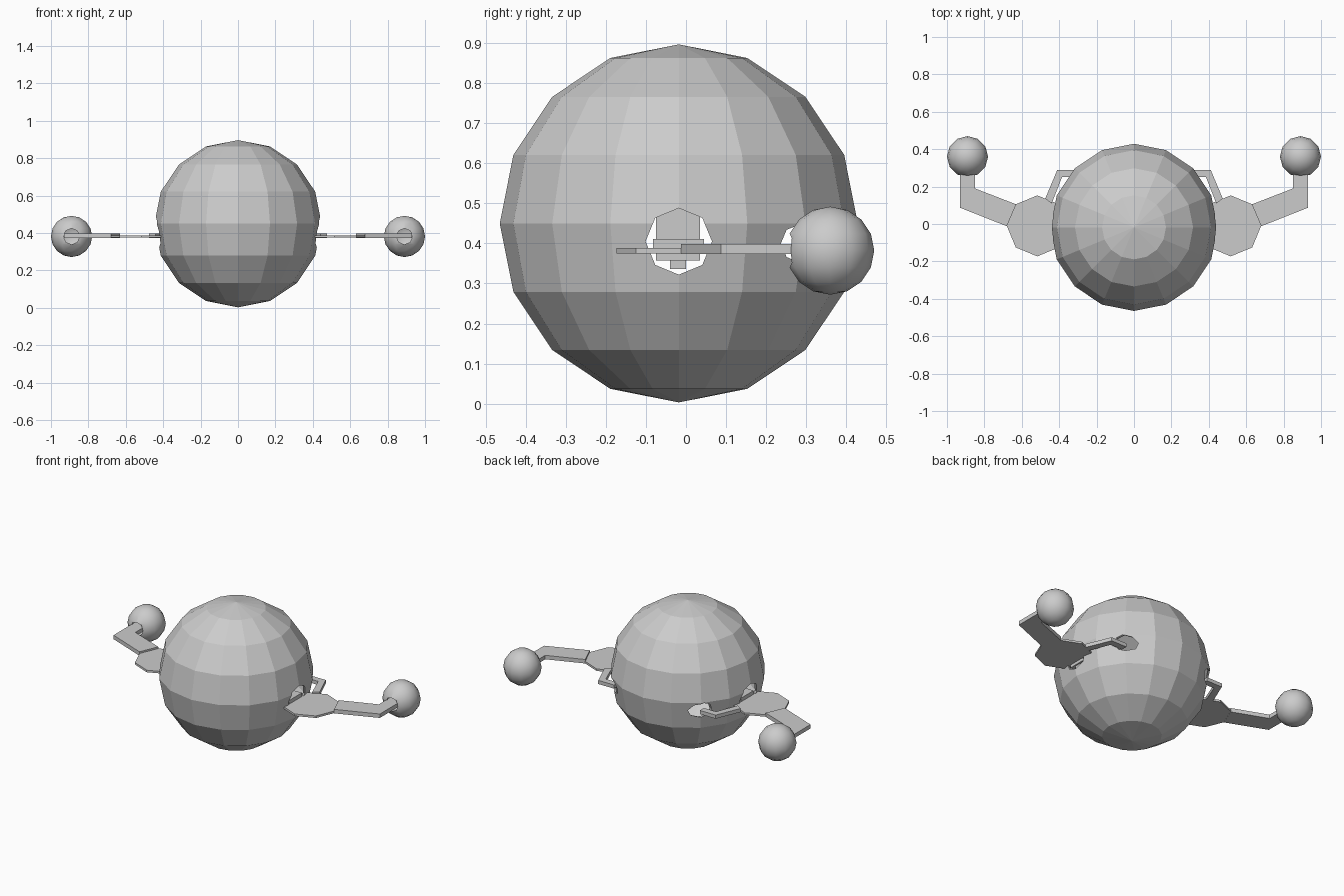
import bpy, bmesh, math

if "Cube" in bpy.data.objects:
    bpy.data.objects.remove(bpy.data.objects["Cube"])

CZ = 0.45      # body centre height
CY = -0.018    # body centre depth


def uv_sphere(name, loc, r, seg, rings):
    bpy.ops.mesh.primitive_uv_sphere_add(segments=seg, ring_count=rings, radius=r, location=loc)
    ob = bpy.context.object
    ob.name = name
    return ob


def rod(name, loc, r, depth, sides, axis):
    # prism along x or y, with one corner pointing up
    rot = (0, math.pi / 2, 0) if axis == 'x' else (math.pi / 2, 0, 0)
    bpy.ops.mesh.primitive_cylinder_add(vertices=sides, radius=r, depth=depth, location=loc, rotation=rot)
    ob = bpy.context.object
    ob.name = name
    return ob


def box(name, lo, hi):
    bpy.ops.mesh.primitive_cube_add(size=1, location=[(a + b) / 2 for a, b in zip(lo, hi)])
    ob = bpy.context.object
    ob.name = name
    ob.scale = [abs(b - a) for a, b in zip(lo, hi)]
    bpy.ops.object.transform_apply(location=False, rotation=False, scale=True)
    return ob


def plate(name, pts, z0, z1):
    # flat outline extruded upward
    bm = bmesh.new()
    f = bm.faces.new([bm.verts.new((x, y, z0)) for x, y in pts])
    top = bmesh.ops.extrude_face_region(bm, geom=[f])
    bmesh.ops.translate(bm, vec=(0, 0, z1 - z0),
                        verts=[v for v in top['geom'] if isinstance(v, bmesh.types.BMVert)])
    bmesh.ops.recalc_face_normals(bm, faces=bm.faces)
    me = bpy.data.meshes.new(name)
    bm.to_mesh(me)
    bm.free()
    ob = bpy.data.objects.new(name, me)
    bpy.context.collection.objects.link(ob)
    return ob


def apply_mods(ob):
    bpy.ops.object.select_all(action='DESELECT')
    ob.select_set(True)
    bpy.context.view_layer.objects.active = ob
    for m in list(ob.modifiers):
        bpy.ops.object.modifier_apply(modifier=m.name)


def cut(ob, cutters):
    for c in cutters:
        m = ob.modifiers.new("cut", 'BOOLEAN')
        m.operation = 'DIFFERENCE'
        m.solver = 'EXACT'
        m.object = c
    apply_mods(ob)
    for c in cutters:
        bpy.data.objects.remove(c)


def shell(ob, t):
    m = ob.modifiers.new("shell", 'SOLIDIFY')
    m.thickness = t
    m.offset = -1
    apply_mods(ob)


# Hollow faceted body with side openings and small rear strut openings
body = uv_sphere("body_shell", (0, CY, CZ), 0.447, 16, 8)
shell(body, 0.012)
cut(body, [rod("side_cutter", (0, CY, 0.405), 0.083, 2, 8, 'x'),
           rod("strut_cutter", (0, 0.285, 0.40), 0.048, 2, 8, 'x')])

for s, side in ((1, "right"), (-1, "left")):
    def outline(pts):
        return [(s * x, y) for x, y in pts]

    # Octagonal shoulder disc
    disc = [(0.517 + 0.163 * math.cos(i * math.pi / 4), -0.01 + 0.163 * math.sin(i * math.pi / 4))
            for i in range(8)]
    plate(side + "_shoulder_disc", outline(disc), 0.375, 0.388)

    # Bent arm reaching back to the ball
    plate(side + "_arm", outline([(0.63, 0.105), (0.85, 0.19), (0.85, 0.31), (0.93, 0.31),
                                  (0.93, 0.087), (0.68, -0.012)]), 0.374, 0.399)

    # Thin bent strut from disc to body
    plate(side + "_strut", outline([(0.30, 0.29), (0.41, 0.29), (0.475, 0.135), (0.44, 0.11),
                                    (0.385, 0.25), (0.30, 0.25)]), 0.374, 0.397)

    # Mounting blocks inside the side opening
    box(side + "_mount_upper", (s * 0.34, -0.083, 0.386), (s * 0.415, 0.045, 0.411))
    box(side + "_mount_lower", (s * 0.34, -0.075, 0.357), (s * 0.41, 0.035, 0.377))
    box(side + "_mount_foot", (s * 0.34, -0.04, 0.336), (s * 0.40, 0.0, 0.358))
    box(side + "_mount_panel", (s * 0.33, -0.075, 0.40), (s * 0.35, 0.035, 0.49))

    # Hollow end ball with an opening for the arm
    ball = uv_sphere(side + "_ball", (s * 0.89, 0.36, 0.382), 0.11, 12, 8)
    shell(ball, 0.006)
    cut(ball, [rod("ball_cutter", (s * 0.89, 0.26, 0.382), 0.043, 0.12, 8, 'y')])
    bpy.ops.object.shade_smooth_by_angle(angle=math.radians(50))
